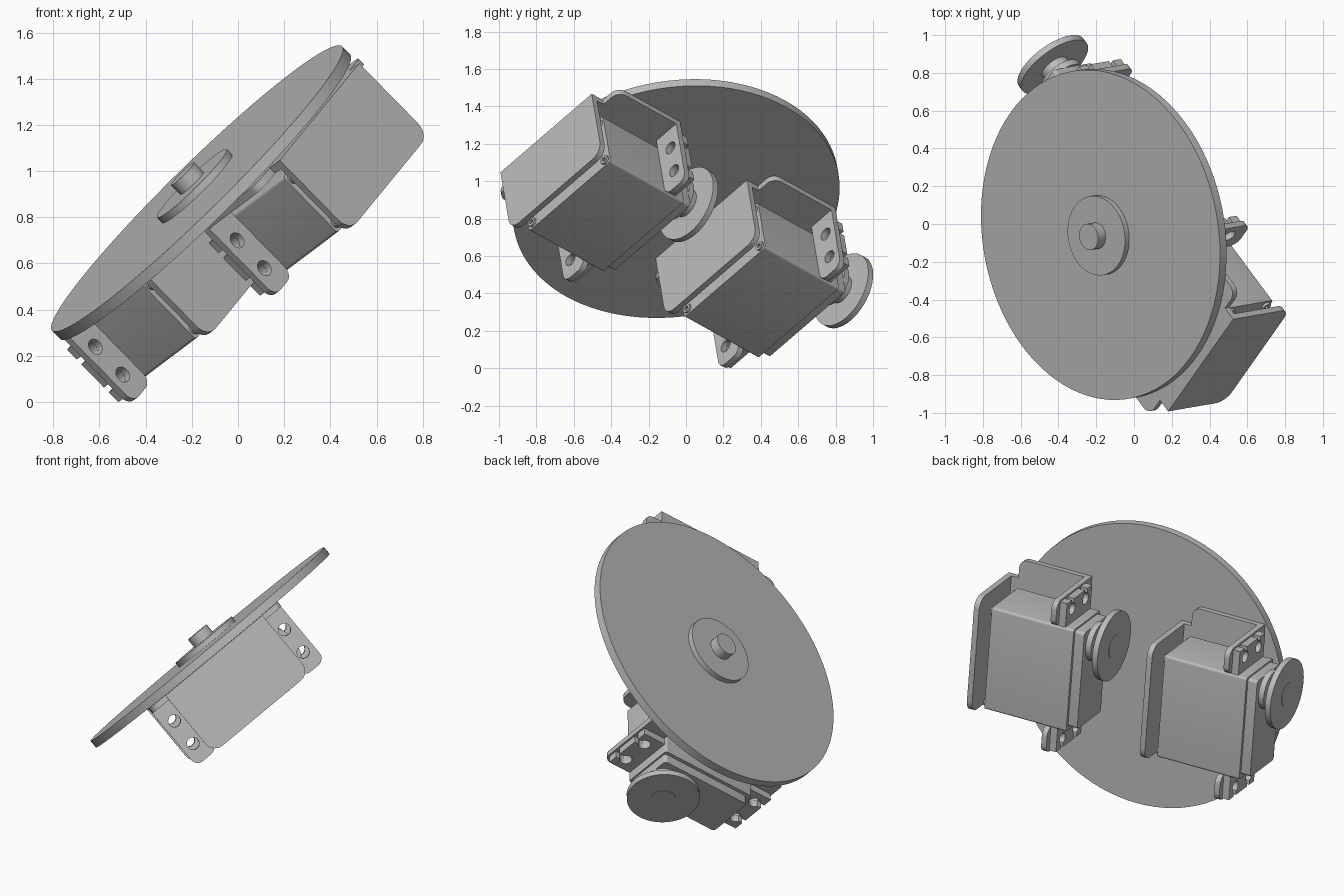
import bpy, bmesh, math
from mathutils import Matrix, Vector

cube = bpy.data.objects.get("Cube")
if cube:
    bpy.data.objects.remove(cube, do_unlink=True)

grey = bpy.data.materials.new("plain grey")
grey.use_nodes = True
COLOUR = (0.5, 0.5, 0.5, 1)
grey.diffuse_color = COLOUR
grey.node_tree.nodes["Principled BSDF"].inputs["Base Color"].default_value = COLOUR

# Tilted frame: x = towards bracket walls, y = along each servo, z = turntable normal
normal = Vector((-0.695, -0.12, 0.709)).normalized()
along = Vector((0.471, 0.668, 0.575))
along = (along - normal * along.dot(normal)).normalized()
front = along.cross(normal)
FRAME = Matrix((front, along, normal)).transposed().to_4x4()
FRAME.translation = (-0.16, -0.055, 0.907)

# Turn a flat sketch so that it is extruded along x (sketch x, y become y, z)
ALONG_X = Matrix(((0, 0, 1, 0), (1, 0, 0, 0), (0, 1, 0, 0), (0, 0, 0, 1)))
ALONG_Z = Matrix.Identity(4)


def circle(x, y, r, n=32):
    return [(x + r * math.cos(math.tau * i / n), y + r * math.sin(math.tau * i / n))
            for i in range(n)]


def rounded(x0, y0, x1, y1, radii):
    """Rectangle with radii for lower left, lower right, upper right, upper left."""
    corners = [(x0, y0, 1, 1), (x1, y0, -1, 1), (x1, y1, -1, -1), (x0, y1, 1, -1)]
    pts = []
    for k, ((x, y, sx, sy), r) in enumerate(zip(corners, radii)):
        if r == 0:
            pts.append((x, y))
            continue
        for i in range(7):
            t = math.pi * (1 + k / 2 + i / 12)
            pts.append((x + sx * r + r * math.cos(t), y + sy * r + r * math.sin(t)))
    return pts


def extrude(name, loops, lo, hi, turn, shift=(0, 0, 0)):
    """Fill the outline (further loops are holes) and extrude it from lo to hi."""
    curve = bpy.data.curves.new(name + "_sketch", 'CURVE')
    curve.dimensions = '2D'
    curve.fill_mode = 'BOTH'
    curve.extrude = (hi - lo) / 2
    for loop in loops:
        spline = curve.splines.new('POLY')
        spline.points.add(len(loop) - 1)
        for p, (x, y) in zip(spline.points, loop):
            p.co = (x, y, 0, 1)
        spline.use_cyclic_u = True
    sketch = bpy.data.objects.new(name + "_sketch", curve)
    bpy.context.collection.objects.link(sketch)
    dg = bpy.context.evaluated_depsgraph_get()
    mesh = bpy.data.meshes.new_from_object(sketch.evaluated_get(dg))
    bpy.data.objects.remove(sketch, do_unlink=True)
    bpy.data.curves.remove(curve)
    # weld caps to sides, keep rims sharp and round walls smooth
    bm = bmesh.new()
    bm.from_mesh(mesh)
    bmesh.ops.remove_doubles(bm, verts=bm.verts, dist=1e-5)
    bmesh.ops.recalc_face_normals(bm, faces=bm.faces)
    for f in bm.faces:
        f.smooth = True
        f.material_index = 0
    for e in bm.edges:
        e.smooth = e.calc_face_angle(math.pi) < math.radians(32)
    bm.to_mesh(mesh)
    bm.free()
    mesh.name = name
    mesh.materials.clear()
    mesh.materials.append(grey)
    obj = bpy.data.objects.new(name, mesh)
    bpy.context.collection.objects.link(obj)
    obj.matrix_world = (FRAME @ Matrix.Translation(shift) @ turn
                        @ Matrix.Translation((0, 0, (lo + hi) / 2)))
    return obj


# Turntable with its horn and hub
extrude("turntable", [circle(0, 0, 0.88, 96)], -0.025, 0.025, ALONG_Z)
extrude("turntable_horn", [circle(0, 0, 0.212, 48)], 0.025, 0.057, ALONG_Z)
extrude("turntable_hub", [circle(0, 0, 0.07)], 0.057, 0.115, ALONG_Z)

SHEET = 0.034
DEPTH = -0.46        # free edge of the bracket
MID = -0.27          # servo centre below the turntable
SLOTS = (MID - 0.085, MID + 0.085)
HOLE_Y, HOLE_R = 0.415, 0.036


def flange_outline(side):
    """Mounting ear with two holes open to its end."""
    pts = [(0.3, -0.11), (0.3, -0.43), (0.475, -0.43)]
    for v in SLOTS:
        pts.append((0.475, v - 0.015))
        for i in range(13):
            t = math.radians(-25 - 310 * i / 12)
            pts.append((HOLE_Y + HOLE_R * math.cos(t), v + HOLE_R * math.sin(t)))
        pts.append((0.475, v + 0.015))
    pts.append((0.475, -0.11))
    return [(side * x, y) for x, y in pts]


def servo_unit(label, wall_x):
    shift = (wall_x, -0.02, 0)

    def part(name, loops, lo, hi, turn=ALONG_X):
        return extrude(label + "_" + name, loops, lo, hi, turn, shift)

    # bracket base: narrow at the wall, wide at the legs
    wide = rounded(-0.535, -0.485, -0.08, 0.485, (0, 0.055, 0.055, 0))
    cut = [p for p in wide if p[0] > -0.5]
    half = len(cut) // 2
    base = ([(-0.535, -0.485)] + cut[:half] + [(-0.08, -0.365), (0, -0.365),
            (0, 0.365), (-0.08, 0.365)] + cut[half:] + [(-0.535, 0.485)])
    part("bracket_base", [base], -0.025 - SHEET, -0.025, ALONG_Z)
    part("bracket_wall",
         [rounded(-0.365, DEPTH, 0.365, -0.026, (0.07, 0.07, 0, 0))], -SHEET, 0)

    for side, word in ((1, "left"), (-1, "right")):
        # bracket leg with screw holes, and the servo ear behind it
        y0, y1 = sorted((side * 0.325, side * 0.485))
        holes = [circle(side * HOLE_Y, v, HOLE_R, 20) for v in SLOTS]
        part("bracket_leg_" + word,
             [rounded(y0, DEPTH - 0.01, y1, -0.026, (0.05, 0.05, 0, 0))] + holes,
             -0.535, -0.535 + SHEET)
        part("servo_ear_" + word, [flange_outline(side)], -0.58, -0.536)
        # case screws
        for v, place in ((-0.135, "upper"), (-0.405, "lower")):
            part("case_screw_%s_%s" % (word, place),
                 [circle(side * 0.29, v, 0.026, 16), circle(side * 0.29, v, 0.013, 6)],
                 -0.105, -0.092)

    # servo case, gear cover, collar, neck, horn and hub
    part("servo_case", [rounded(-0.325, -0.44, 0.325, -0.10, [0.015] * 4)], -0.64, -0.105)
    part("gear_cover", [rounded(-0.30, -0.42, 0.315, -0.12, [0.02] * 4)], -0.70, -0.64)
    out_y = 0.21
    for name, r, lo, hi in (("collar", 0.12, -0.735, -0.70), ("neck", 0.08, -0.79, -0.735),
                            ("horn", 0.212, -0.825, -0.79), ("hub", 0.07, -0.828, -0.825)):
        part(name, [circle(out_y, MID, r, 48)], lo, hi)


servo_unit("upper", 0.93)
servo_unit("lower", -0.20)
